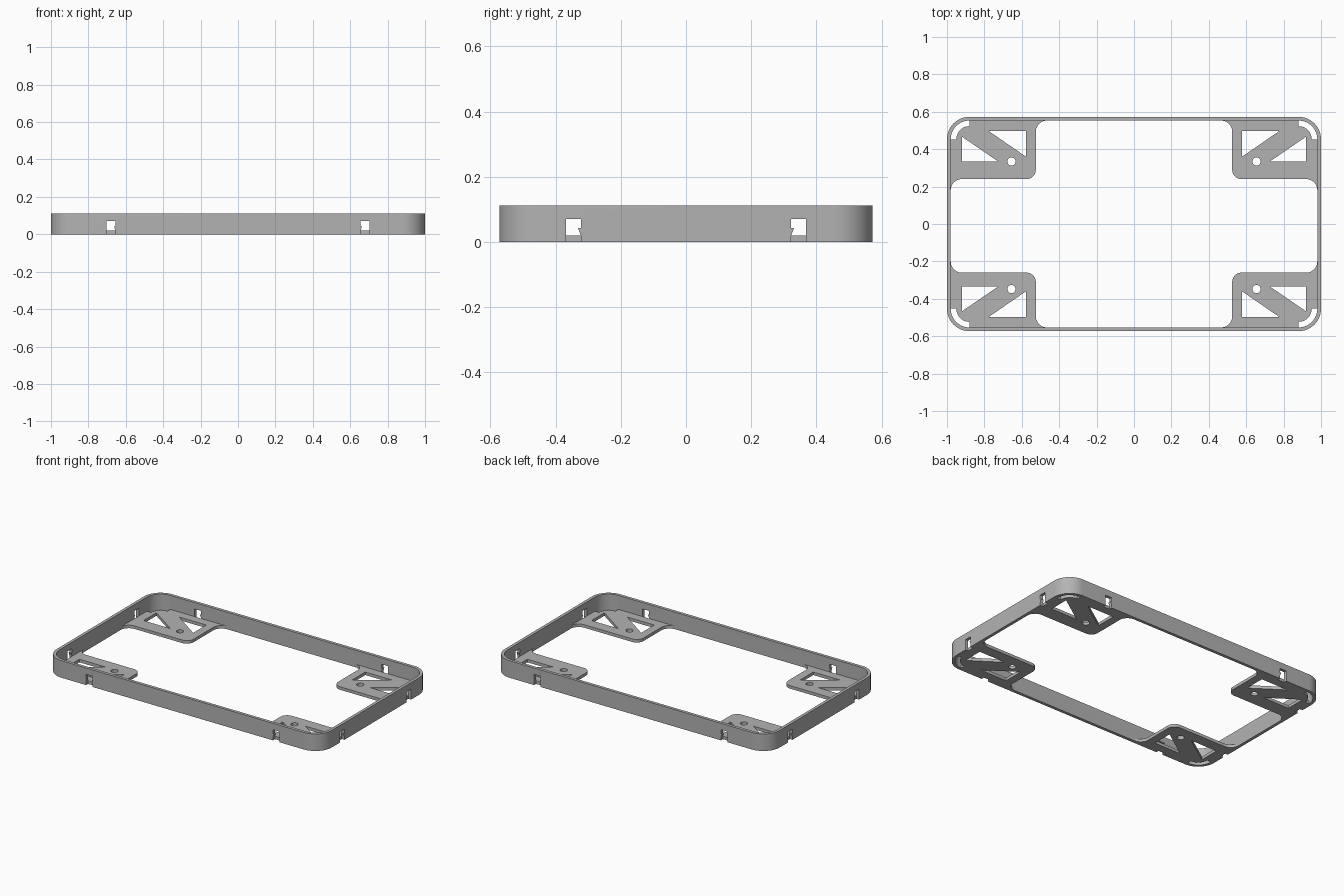
import bpy, bmesh
from math import sin, cos, radians
from mathutils import Vector

cube = bpy.data.objects.get("Cube")
if cube:
    bpy.data.objects.remove(cube, do_unlink=True)

# Main sizes: outer half sizes, wall, corner radius, heights
X, Y, WALL, R, HEIGHT, FLOOR = 1.0, 0.573, 0.02, 0.12, 0.112, 0.02
IX, IY = X - WALL, Y - WALL
CX, CY = X - R, Y - R

grey = bpy.data.materials.new("matte_grey")
grey.use_nodes = True
grey.diffuse_color = (0.45, 0.45, 0.45, 1)
grey.node_tree.nodes["Principled BSDF"].inputs["Base Color"].default_value = (0.45, 0.45, 0.45, 1)


def arc(cx, cy, r, start, end, steps=12):
    angles = [radians(start + (end - start) * i / steps) for i in range(steps + 1)]
    return [(cx + r * cos(a), cy + r * sin(a)) for a in angles]


def rounded_rect(r):
    return (arc(CX, CY, r, 0, 90) + arc(-CX, CY, r, 90, 180)
            + arc(-CX, -CY, r, 180, 270) + arc(CX, -CY, r, 270, 360))


def add_mesh(name, bm):
    bmesh.ops.recalc_face_normals(bm, faces=bm.faces)
    mesh = bpy.data.meshes.new(name)
    bm.to_mesh(mesh)
    bm.free()
    mesh.materials.append(grey)
    obj = bpy.data.objects.new(name, mesh)
    bpy.context.collection.objects.link(obj)
    return obj


def plate(name, loops, height):
    """Extrude an outline with holes from the ground up."""
    curve = bpy.data.curves.new(name, "CURVE")
    curve.dimensions, curve.fill_mode, curve.extrude = "2D", "BOTH", height / 2
    for loop in loops:
        spline = curve.splines.new("POLY")
        spline.points.add(len(loop) - 1)
        for point, (x, y) in zip(spline.points, loop):
            point.co = (x, y, 0, 1)
        spline.use_cyclic_u = True
    helper = bpy.data.objects.new(name + "_outline", curve)
    bpy.context.collection.objects.link(helper)
    bpy.context.view_layer.update()
    bm = bmesh.new()
    bm.from_mesh(helper.evaluated_get(bpy.context.evaluated_depsgraph_get()).to_mesh())
    bpy.data.objects.remove(helper, do_unlink=True)
    bmesh.ops.remove_doubles(bm, verts=bm.verts, dist=0.0001)
    bmesh.ops.translate(bm, verts=bm.verts, vec=(0, 0, height / 2))
    return add_mesh(name, bm)


def smooth(obj):
    bpy.ops.object.select_all(action="DESELECT")
    obj.select_set(True)
    bpy.context.view_layer.objects.active = obj
    bpy.ops.object.shade_smooth_by_angle(angle=radians(30))


# Outer wall
wall = plate("outer_wall", [rounded_rect(R), rounded_rect(R - WALL)], HEIGHT)


# Snap notches: open at the bottom, with a small tooth on the inner side
def notch_profile(near, far):
    return [(near, -0.02), (near, 0.02), (near + 0.008, 0.042), (near, 0.042),
            (near, 0.07), (far, 0.07), (far, -0.02)]


cut = bmesh.new()
for sx in (-1, 1):
    for sy in (-1, 1):
        front = [(sx * u, sy * (IY - 0.02), z) for u, z in notch_profile(0.655, 0.703)]
        side = [(sx * (IX - 0.02), sy * u, z) for u, z in notch_profile(0.323, 0.369)]
        for points, depth in ((front, (0, sy * 0.06, 0)), (side, (sx * 0.06, 0, 0))):
            face = cut.faces.new([cut.verts.new(p) for p in points])
            new = bmesh.ops.extrude_face_region(cut, geom=[face])["geom"]
            moved = [v for v in new if isinstance(v, bmesh.types.BMVert)]
            bmesh.ops.translate(cut, verts=moved, vec=Vector(depth))
cutter = add_mesh("notch_cutter", cut)
cutter.hide_render = True
cutter.hide_set(True)
cutter.display_type = "WIRE"

boolean = wall.modifiers.new("notches", "BOOLEAN")
boolean.operation, boolean.solver, boolean.object = "DIFFERENCE", "EXACT", cutter
bpy.context.view_layer.objects.active = wall
bpy.ops.object.modifier_apply(modifier=boolean.name)
bpy.data.objects.remove(cutter, do_unlink=True)
smooth(wall)


# Corner brackets: filleted plate, corner slot, two triangles and a screw hole
def bracket(name, sx, sy, edge, hole_y):
    f, c, left = 0.06, 0.05, 0.525
    outline = (arc(IX - f, edge - f, f, 0, 90)
               + arc(left + c, edge + c, c, 270, 180)
               + arc(left - f, IY - f, f, 0, 90)
               + [(CX, IY)] + arc(CX, CY, 0.07, 90, 0) + [(IX, CY)])
    outer_triangle = [(0.92, 0.467), (0.92, 0.333), (0.725, 0.333)]
    inner_triangle = [(0.775, 0.496), (0.578, 0.496), (0.578, 0.36)]
    screw_hole = arc(0.655, hole_y, 0.022, 0, 345, 23)
    loops = [outline, outer_triangle, inner_triangle, screw_hole]
    smooth(plate(name, [[(sx * x, sy * y) for x, y in loop] for loop in loops], FLOOR))


for sx, side_name in ((1, "left"), (-1, "right")):
    bracket("back_" + side_name + "_bracket", sx, 1, 0.24, 0.334)
    bracket("front_" + side_name + "_bracket", sx, -1, 0.26, 0.348)
